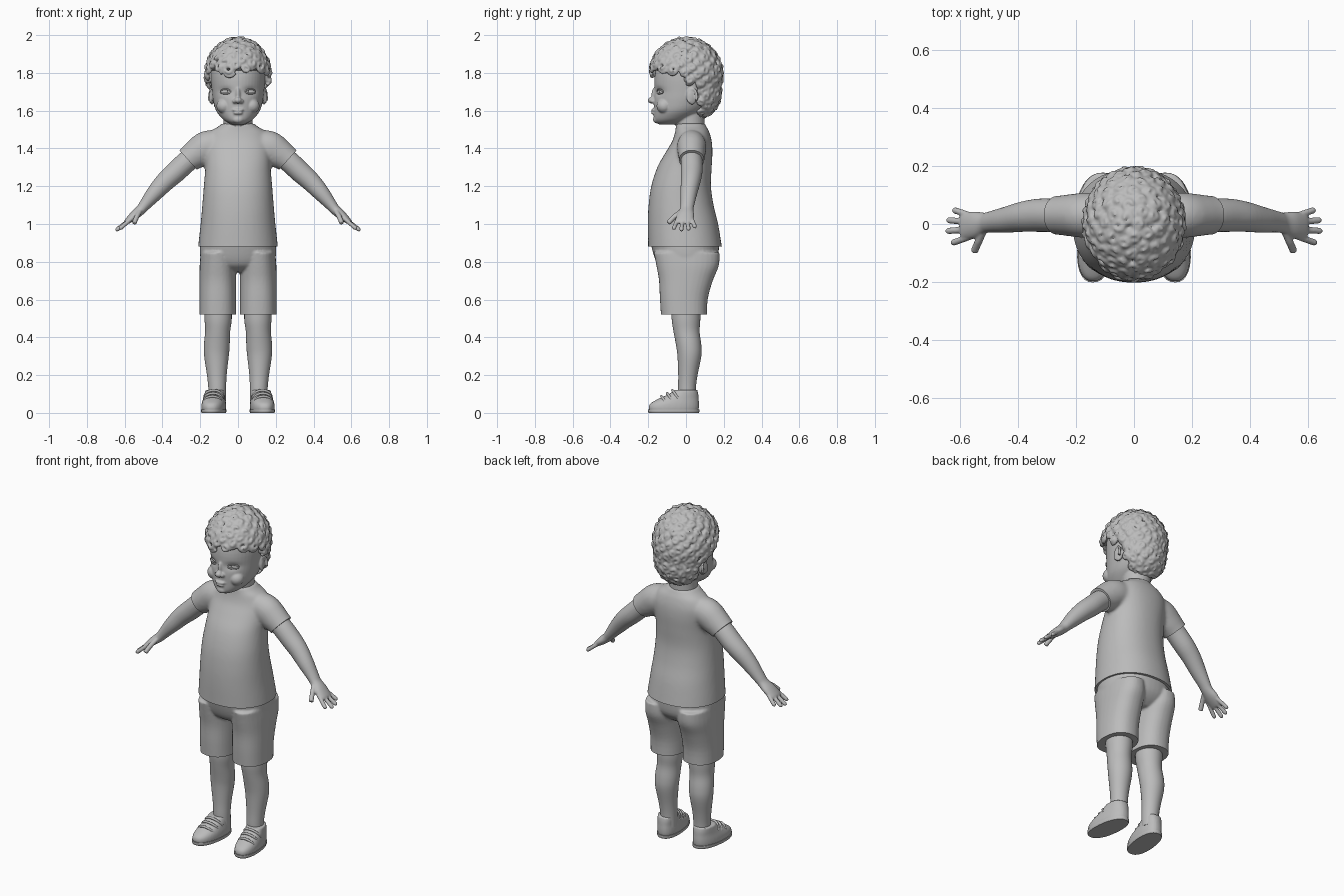
import bpy, bmesh, math, random
from mathutils import Vector, Matrix

if "Cube" in bpy.data.objects:
    bpy.data.objects.remove(bpy.data.objects["Cube"])

random.seed(4)
Y = Vector((0, 1, 0))
clay = bpy.data.materials.new("plain_grey")
clay.diffuse_color = (0.5, 0.5, 0.5, 1)
clay.use_nodes = True
clay.node_tree.nodes["Principled BSDF"].inputs["Base Color"].default_value = clay.diffuse_color


def skin(bm, rings):
    """Closed tube through rings of points."""
    vs = [[bm.verts.new(p) for p in r] for r in rings]
    n = len(vs[0])
    for a, b in zip(vs, vs[1:]):
        for i in range(n):
            bm.faces.new((a[i], a[(i + 1) % n], b[(i + 1) % n], b[i]))
    bm.faces.new(vs[0])
    bm.faces.new(vs[-1])


def loft(bm, keys, s=1, n=32, p=2.0, sub=4):
    """Smooth limb through keys (x, y, z, radius across, radius in y)."""
    k = [Vector((q[0] * s,) + tuple(q[1:])) for q in keys]
    path = []
    for i in range(len(k) - 1):
        a, b, c, d = k[max(i - 1, 0)], k[i], k[i + 1], k[min(i + 2, len(k) - 1)]
        for j in range(sub):
            t = j / sub
            path.append(0.5 * (2 * b + (c - a) * t + (2 * a - 5 * b + 4 * c - d) * t * t
                               + (3 * b - a - 3 * c + d) * t ** 3))
    path.append(k[-1])
    sup = lambda v: math.copysign(abs(v) ** (2 / p), v)
    rings = []
    for i, q in enumerate(path):
        t = Vector(path[min(i + 1, len(path) - 1)][:3]) - Vector(path[max(i - 1, 0)][:3])
        v = t.cross(Y).normalized()
        rings.append([Vector(q[:3]) + v * (q[3] * sup(math.cos(a))) + Y * (q[4] * sup(math.sin(a)))
                      for a in (2 * math.pi * m / n for m in range(n))])
    skin(bm, rings)


def span(z, hw, front, back, x=0.0):
    """Level ring key from half width and front / back limits."""
    return (x, (front + back) / 2, z, hw, (back - front) / 2)


def tube(bm, pts, r, ref, n=8):
    rings = []
    for i, p in enumerate(pts):
        t = (pts[min(i + 1, len(pts) - 1)] - pts[max(i - 1, 0)]).normalized()
        u = t.cross(ref).normalized()
        w = t.cross(u)
        rings.append([p + r * (u * math.cos(a) + w * math.sin(a))
                      for a in (2 * math.pi * m / n for m in range(n))])
    skin(bm, rings)


def blob(bm, c, r, rot=None):
    m = Matrix.Translation(c) @ (rot or Matrix()) @ Matrix.Diagonal((*r, 1))
    return bmesh.ops.create_uvsphere(bm, u_segments=24, v_segments=16, radius=1, matrix=m)["verts"]


def finish(name, bm, voxel=0, iters=2):
    """Make the object; with a voxel size its pieces are fused into one skin."""
    bmesh.ops.recalc_face_normals(bm, faces=bm.faces[:])
    me = bpy.data.meshes.new(name)
    bm.to_mesh(me)
    bm.free()
    ob = bpy.data.objects.new(name, me)
    bpy.context.collection.objects.link(ob)
    if voxel:
        mod = ob.modifiers.new("fuse", 'REMESH')
        mod.mode, mod.voxel_size = 'VOXEL', voxel
        mod = ob.modifiers.new("relax", 'SMOOTH')
        mod.factor, mod.iterations = 0.5, iters
        dg = bpy.context.evaluated_depsgraph_get()
        ob.data = bpy.data.meshes.new_from_object(ob.evaluated_get(dg))
        ob.modifiers.clear()
    shade(ob)
    return ob


def shade(ob):
    ob.data.materials.clear()
    ob.data.materials.append(clay)
    for f in ob.data.polygons:
        f.use_smooth = True
    ob.data.set_sharp_from_angle(angle=math.radians(50))


def trim(ob, co, no, keep=lambda c: True):
    """Cut a crisp hem, removing what lies beyond the plane."""
    bm = bmesh.new()
    bm.from_mesh(ob.data)
    faces = [f for f in bm.faces if keep(f.calc_center_median())]
    geom = set(faces) | {e for f in faces for e in f.edges} | {v for f in faces for v in f.verts}
    bmesh.ops.bisect_plane(bm, geom=list(geom), plane_co=co, plane_no=no, clear_outer=True)
    bmesh.ops.holes_fill(bm, edges=[e for e in bm.edges if e.is_boundary], sides=0)
    bmesh.ops.recalc_face_normals(bm, faces=bm.faces[:])
    bm.to_mesh(ob.data)
    bm.free()
    shade(ob)


# Shirt: body and short sleeves
bm = bmesh.new()
loft(bm, [span(*q) for q in (
    (.83, .213, -.2, .198), (.88, .211, -.2, .19), (1.0, .198, -.202, .17), (1.1, .189, -.198, .146),
    (1.2, .181, -.184, .132), (1.3, .173, -.152, .136), (1.38, .173, -.107, .14),
    (1.44, .17, -.072, .136), (1.49, .145, -.057, .122), (1.515, .105, -.054, .108),
    (1.532, .086, -.054, .101))], n=48, p=2.2)
for s in (1, -1):
    loft(bm, [(.08, .03, 1.42, .075, .07), (.16, .03, 1.41, .085, .078), (.215, .03, 1.375, .08, .073),
              (.265, .03, 1.34, .069, .067), (.31, .03, 1.303, .068, .066)], s)
shirt = finish("shirt", bm, .01, 6)
trim(shirt, (0, 0, .88), (0, 0, -1))
for s in (1, -1):
    trim(shirt, (s * .265, 0, 1.34), (s * .74, 0, -.67), lambda c: c.x * s > .2 and c.z > 1.2)

# Shorts: hips and two wide legs
bm = bmesh.new()
loft(bm, [span(*q) for q in ((.745, .1, -.09, .1), (.775, .17, -.14, .14), (.82, .199, -.166, .168),
                             (.9, .2, -.188, .176))], n=48, p=2.2)
for s in (1, -1):
    loft(bm, [span(*q, .107) for q in (
        (.48, .097, -.13, .11), (.6, .097, -.138, .115), (.7, .097, -.143, .142),
        (.78, .096, -.157, .174), (.85, .09, -.17, .177))], s, p=2.3)
shorts = finish("shorts", bm, .007, 4)
trim(shorts, (0, 0, .52), (0, 0, -1))

for s, side in ((1, "left"), (-1, "right")):
    # Arm, palm, fingers and thumb
    bm = bmesh.new()
    loft(bm, [(.2, .03, 1.38, .055, .055), (.265, .03, 1.335, .057, .057), (.33, .03, 1.275, .056, .057),
              (.385, .025, 1.225, .052, .052), (.44, .015, 1.165, .044, .045), (.49, .008, 1.105, .032, .037),
              (.515, .003, 1.075, .027, .036), (.55, -.003, 1.045, .024, .046),
              (.585, -.008, 1.015, .016, .045), (.595, -.008, 1.005, .01, .04)], s)
    for y0, y1, x1, z1 in ((-.042, -.064, .622, .978), (-.018, -.024, .64, .97),
                           (.006, .013, .637, .974), (.028, .047, .617, .986)):
        a, b = Vector((s * .56, y0, 1.032)), Vector((s * x1, y1, z1))
        tube(bm, [a, a.lerp(b, .5), b], .0115, Y, 10)
        blob(bm, b, (.01, .01, .01))
    tube(bm, [Vector((s * x, y, z)) for x, y, z in
              ((.515, -.015, 1.075), (.535, -.06, 1.04), (.55, -.094, 1.005))], .0135, Vector((s * .7, 0, .7)), 10)
    finish("arm_" + side, bm, .0045, 3)

    # Bare leg
    bm = bmesh.new()
    loft(bm, [(.105, 0, .6, .07, .075), (.105, 0, .5, .072, .076), (.108, .003, .43, .066, .069),
              (.112, .014, .36, .068, .067), (.114, .018, .3, .065, .063), (.112, .01, .2, .052, .051),
              (.11, .005, .13, .047, .047), (.11, .005, .06, .046, .046)], s)
    finish("leg_" + side, bm)

    # Shoe with sole and three instep straps
    upper, sole, straps = bmesh.new(), bmesh.new(), bmesh.new()
    loft(upper, [span(*q, .122) for q in (
        (.005, .059, -.19, .062), (.025, .063, -.198, .068), (.05, .062, -.188, .069),
        (.075, .057, -.145, .067), (.1, .053, -.09, .065), (.122, .05, -.06, .06))], s, p=2.3)
    loft(sole, [span(*q, .122) for q in (
        (0, .062, -.197, .068), (.008, .065, -.201, .071), (.018, .065, -.201, .071))], s, p=2.3)
    for y0, zt in ((-.072, .12), (-.1, .104), (-.13, .088)):
        arc = [math.pi * i / 14 for i in range(15)]
        tube(straps, [Vector((s * .122 + .051 * math.cos(a), y0 + .03 * (1 - math.sin(a)),
                              zt - .042 + .042 * math.sin(a))) for a in arc], .007, Y)
    for nm, b, vox in (("shoe_", upper, .006), ("sole_", sole, 0), ("straps_", straps, 0)):
        for v in b.verts:  # toes turn out a little
            v.co.x -= s * v.co.y * .1
        finish(nm + side, b, vox)

# Head with neck, cheeks, nose, lips and ears
bm = bmesh.new()
loft(bm, [span(*q) for q in (
    (1.526, .03, -.14, -.05), (1.54, .06, -.163, 0), (1.56, .086, -.17, .04), (1.6, .116, -.17, .1),
    (1.65, .131, -.171, .15), (1.7, .138, -.167, .165), (1.78, .145, -.166, .18), (1.86, .14, -.145, .17),
    (1.92, .11, -.1, .14), (1.96, .06, -.04, .08))], n=48)
loft(bm, [(0, .025, 1.45, .085, .078), (0, .022, 1.53, .077, .076), (0, .02, 1.62, .08, .08)])
blob(bm, (0, -.183, 1.655), (.02, .02, .017))
blob(bm, (0, -.165, 1.685), (.013, .018, .04))
blob(bm, (0, -.17, 1.603), (.032, .015, .008))
blob(bm, (0, -.17, 1.588), (.026, .015, .009))
blob(bm, (0, -.155, 1.553), (.03, .02, .02))
for s in (1, -1):
    blob(bm, (s * .017, -.174, 1.65), (.013, .015, .012))
    blob(bm, (s * .072, -.115, 1.625), (.042, .041, .04))
    turn = Matrix.Rotation(s * .3, 4, 'Z')
    blob(bm, (s * .138, .032, 1.673), (.012, .028, .042), turn)
    rim = [.4 + 4.6 * i / 18 for i in range(19)]
    tube(bm, [Vector((s * (.147 + .007 * math.cos(a - .3)), .034 + .025 * math.cos(a - 1), 1.675 + .04 * math.sin(a - 1)))
              for a in rim], .007, Vector((1, 0, 0)))
head = finish("head", bm, .005, 3)
for v in head.data.vertices:  # eye sockets
    dx, dz = (abs(v.co.x) - .066) / .032, (v.co.z - 1.703) / .02
    if v.co.y < -.08:
        v.co.y += .012 * math.exp(-dx * dx - dz * dz)

# Eyes and eyelids
for s, side in ((1, "left"), (-1, "right")):
    bm = bmesh.new()
    blob(bm, (s * .066, -.124, 1.7), (.027, .02, .016))
    finish("eye_" + side, bm)
    bm = bmesh.new()
    for up in (1, -.8):
        arc = [math.pi * i / 12 for i in range(13)]
        tube(bm, [Vector((s * (.066 + .027 * math.cos(a)), -.137 + .014 * math.cos(a) - .006 * math.sin(a),
                          1.7 + up * .013 * math.sin(a))) for a in arc], .004, Y)
    finish("eyelids_" + side, bm)

# Curly hair: two rounded shells trimmed by a hairline and covered in spiral curls
SHELLS = [(Vector((0, 0, 1.79)), Vector((.163, .183, .186)), 190),
          (Vector((0, .06, 1.70)), Vector((.13, .115, .13)), 110)]


def on_scalp(p):
    return p.z > (1.81 if p.y < -.03 else 1.735 if p.y < .075 else 1.57)


bm = bmesh.new()
for k, (c, r, count) in enumerate(SHELLS):
    oc, orad, _ = SHELLS[1 - k]
    for v in blob(bm, c, r):
        if not on_scalp(v.co) or (k and v.co.y < .07):
            v.co = c + (v.co - c) * .7
    for i in range(count):
        h, a = 1 - 2 * (i + .5) / count, i * 2.39996
        d = Vector((math.sqrt(1 - h * h) * math.cos(a), math.sqrt(1 - h * h) * math.sin(a), h))
        p = c + d * r
        q = p - oc
        inside = sum((q[j] / orad[j]) ** 2 for j in range(3)) < .9
        if inside or not on_scalp(p) or (k and p.y < .07):
            continue
        nrm = Vector([d[j] / r[j] for j in range(3)]).normalized()
        u = nrm.orthogonal().normalized()
        w = nrm.cross(u)
        big = .036 if p.y < -.1 and p.z < 1.92 else .027
        R, ph, hand = big * random.uniform(.75, 1.1), random.uniform(0, 6.28), random.choice((1, -1))
        pts = []
        for m in range(20):
            t = m / 19
            ang = ph + hand * 9 * t
            pts.append(p + R * (1 - .75 * t) * (u * math.cos(ang) + w * math.sin(ang)) + nrm * (.014 * t - .002))
        tube(bm, pts, .0105, nrm)
finish("hair", bm, .0055, 3)
